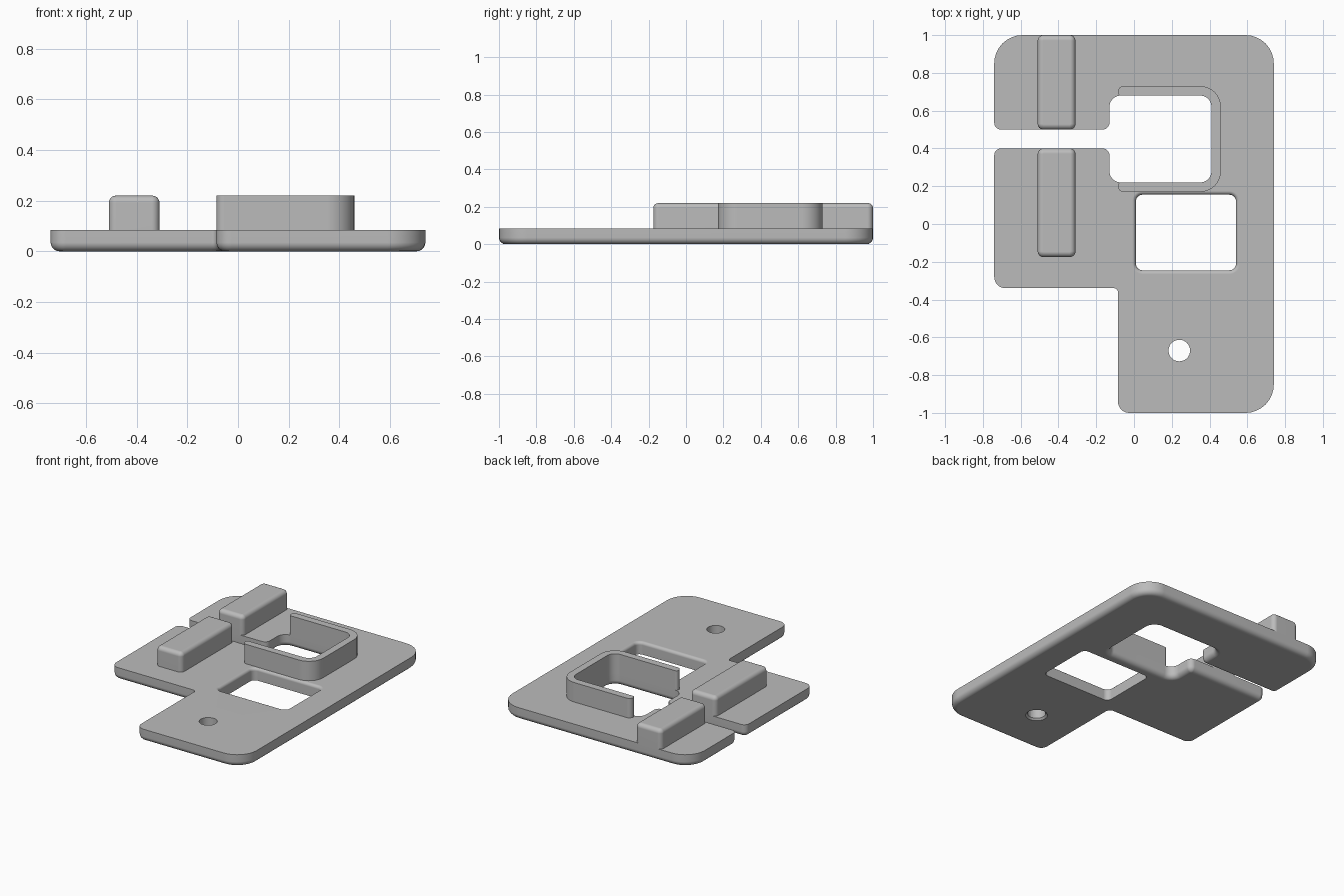
import bpy
import bmesh
from math import sin, cos, pi
from mathutils import Vector

if "Cube" in bpy.data.objects:
    bpy.data.objects.remove(bpy.data.objects["Cube"], do_unlink=True)

grey = bpy.data.materials.new("grey")
grey.use_nodes = True
COLOR = (0.5, 0.5, 0.5, 1)
grey.diffuse_color = COLOR
grey.node_tree.nodes["Principled BSDF"].inputs["Base Color"].default_value = COLOR

T = 0.085    # plate thickness
TOP = 0.22   # top of the raised parts
SEG = 8


def outline(corners, grow=0.0):
    """Counter-clockwise square-cornered outline (x, y, radius), rounded and offset."""
    pts = []
    for i, (x, y, r) in enumerate(corners):
        p = Vector((x, y))
        d1 = (p - Vector(corners[i - 1][:2])).normalized()
        d2 = (Vector(corners[(i + 1) % len(corners)][:2]) - p).normalized()
        r = max(r + grow if d1.cross(d2) > 0 else r - grow, 0.002)
        p += grow * Vector((d1.y + d2.y, -d1.x - d2.x))
        c = p + r * (d2 - d1)
        for k in range(SEG + 1):
            t = k / SEG * pi / 2
            pts.append(c + r * (d1 * sin(t) - d2 * cos(t)))
    return pts


def loft(name, corners, levels):
    """Solid made of outline rings at (height, offset) levels."""
    bm = bmesh.new()
    rings = [[bm.verts.new((p.x, p.y, z)) for p in outline(corners, g)] for z, g in levels]
    n = len(rings[0])
    for a, b in zip(rings, rings[1:]):
        for i in range(n):
            j = (i + 1) % n
            bm.faces.new((a[i], a[j], b[j], b[i]))
    bm.faces.new(rings[0][::-1])
    bm.faces.new(rings[-1])
    mesh = bpy.data.meshes.new(name)
    bm.to_mesh(mesh)
    bm.free()
    mesh.materials.append(grey)
    ob = bpy.data.objects.new(name, mesh)
    bpy.context.collection.objects.link(ob)
    return ob


def fillet(f, steps=5):
    """Quarter-round from the flat edge: (depth, inset) pairs."""
    angles = [k / steps * pi / 2 for k in range(steps + 1)]
    return [(f - f * cos(a), f - f * sin(a)) for a in angles]


def rect(x0, x1, y0, y1, r):
    return [(x0, y0, r), (x1, y0, r), (x1, y1, r), (x0, y1, r)]


def select_only(ob):
    bpy.ops.object.select_all(action="DESELECT")
    ob.select_set(True)
    bpy.context.view_layer.objects.active = ob


def cut(ob, cutter):
    mod = ob.modifiers.new("cut", "BOOLEAN")
    mod.operation = "DIFFERENCE"
    mod.solver = "EXACT"
    mod.object = cutter
    select_only(ob)
    bpy.ops.object.modifier_apply(modifier=mod.name)
    bpy.data.objects.remove(cutter, do_unlink=True)


# Base plate: stepped outline with a side slot opening into the upper window
plate_corners = [
    (0.74, 1, 0.15), (-0.74, 1, 0.15),
    (-0.74, 0.5, 0.036), (-0.13, 0.5, 0.036),
    (-0.13, 0.68, 0.06), (0.41, 0.68, 0.06), (0.41, 0.22, 0.06), (-0.13, 0.22, 0.06),
    (-0.13, 0.4, 0.036), (-0.74, 0.4, 0.036),
    (-0.74, -0.34, 0.06), (-0.085, -0.34, 0.02),
    (-0.085, -1, 0.06), (0.74, -1, 0.15),
]
plate = loft("base_plate", plate_corners,
             [(d, -i) for d, i in fillet(0.035)] + [(T, 0)])

# Lower window with a rounded upper rim
flare = [(T - d, i) for d, i in reversed(fillet(0.02))]
cut(plate, loft("window_cutter", rect(0.01, 0.54, -0.245, 0.155, 0.035),
                [(-0.1, 0)] + flare + [(T + 0.1, 0.02)]))

# Round hole, eased underneath
cut(plate, loft("hole_cutter", rect(0.183, 0.297, -0.727, -0.613, 0.0565),
                [(-0.1, 0.012), (0, 0.012), (0.012, 0), (T + 0.1, 0)]))

# Thin open collar around the upper window
collar_corners = [
    (-0.085, 0.17, 0.03), (0.46, 0.17, 0.11), (0.46, 0.73, 0.11), (-0.085, 0.73, 0.03),
    (-0.085, 0.68, 0.015), (0.41, 0.68, 0.06), (0.41, 0.22, 0.06), (-0.085, 0.22, 0.015),
]
collar = loft("window_collar", collar_corners, [(T - 0.002, 0), (TOP, 0)])

# Two raised blocks either side of the slot
parts = [plate, collar]
for name, y0, y1 in (("front_block", -0.175, 0.4), ("back_block", 0.5, 1.0)):
    rounded_top = [(TOP - d, -i) for d, i in reversed(fillet(0.028))]
    parts.append(loft(name, rect(-0.51, -0.31, y0, y1, 0.03), [(T - 0.002, 0)] + rounded_top))

# Smooth rounded edges while the flats stay flat
for ob in parts:
    select_only(ob)
    bpy.ops.object.shade_smooth_by_angle(angle=0.6)
    mod = ob.modifiers.new("flat_faces", "WEIGHTED_NORMAL")
    mod.keep_sharp = True
